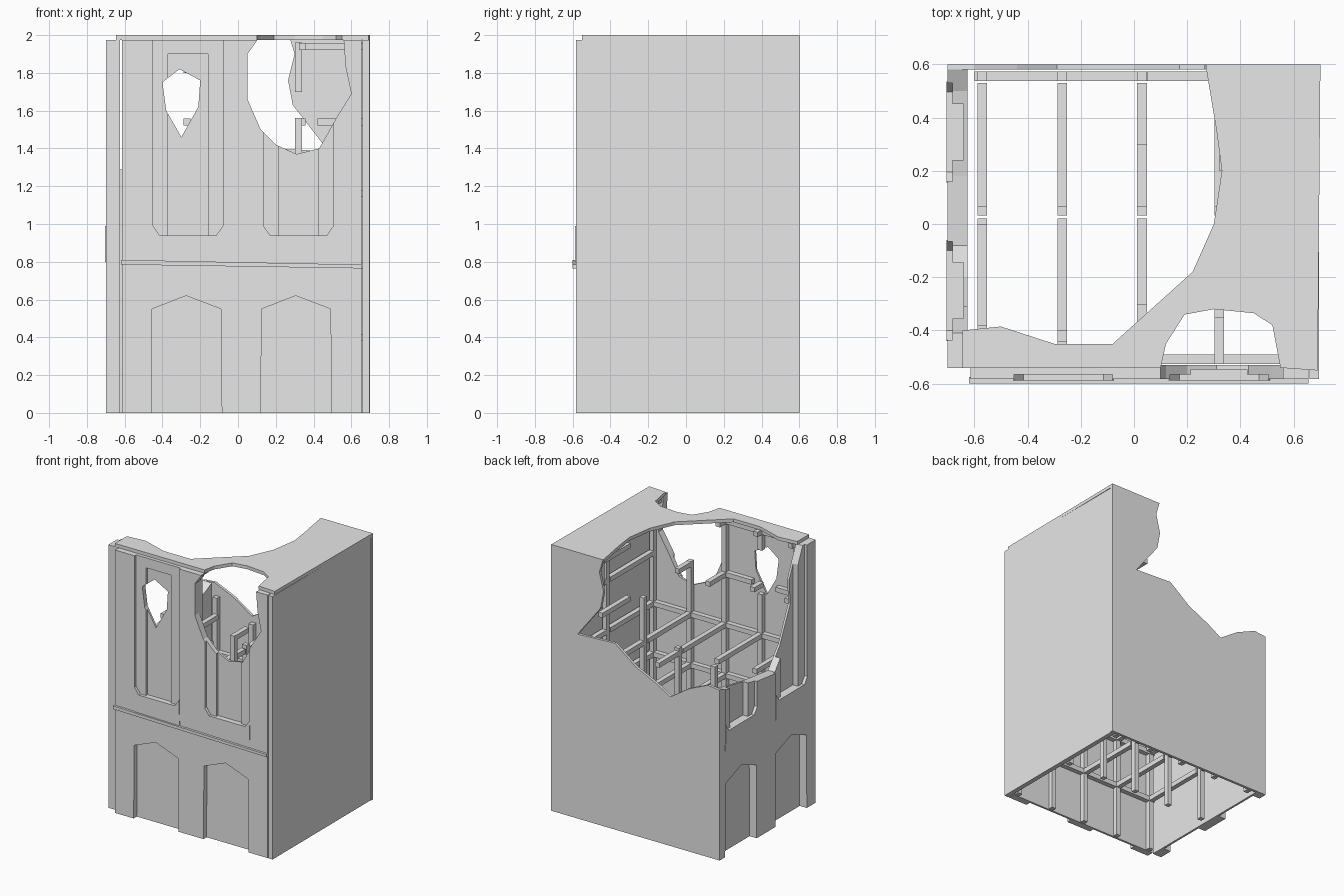
import bpy
from mathutils import Vector

if "Cube" in bpy.data.objects:
    bpy.data.objects.remove(bpy.data.objects["Cube"], do_unlink=True)

stone = bpy.data.materials.new("plain_grey")
stone.use_nodes = True
GREY = (0.8, 0.8, 0.8, 1)
stone.diffuse_color = GREY
stone.node_tree.nodes["Principled BSDF"].inputs["Base Color"].default_value = GREY


def prism(name, axis, outline, lo, hi):
    """Extrude a 2D outline along an axis; outline is in the other two axes."""
    def place(p, d):
        c = list(p)
        c.insert(axis, d)
        return Vector(c)
    n = len(outline)
    verts = [place(p, lo) for p in outline] + [place(p, hi) for p in outline]
    faces = [list(range(n))[::-1], list(range(n, 2 * n))]
    faces += [[i, (i + 1) % n, n + (i + 1) % n, n + i] for i in range(n)]
    area = sum(a[0] * b[1] - b[0] * a[1] for a, b in zip(outline, outline[1:] + outline[:1]))
    if (area < 0) != (axis == 1):
        faces = [f[::-1] for f in faces]
    mesh = bpy.data.meshes.new(name)
    mesh.from_pydata(verts, [], faces)
    mesh.materials.append(stone)
    ob = bpy.data.objects.new(name, mesh)
    bpy.context.collection.objects.link(ob)
    return ob


def rect(u0, u1, v0, v1):
    return [(u0, v0), (u1, v0), (u1, v1), (u0, v1)]


def cut(target, cutter):
    cutter.hide_render = True
    mod = target.modifiers.new("cut", 'BOOLEAN')
    mod.operation, mod.solver, mod.object = 'DIFFERENCE', 'EXACT', cutter
    bpy.context.view_layer.objects.active = target
    bpy.ops.object.modifier_apply(modifier=mod.name)
    bpy.data.objects.remove(cutter, do_unlink=True)


def facade(name, axis, outline, face, inner, doors, windows, breaks):
    """Wall with recessed arched doors, stepped window bays and broken openings."""
    wall = prism(name, axis, outline, face, inner)
    out = face - 0.05
    for c in doors:
        arch = [(c - .185, -.1), (c + .19, -.1), (c + .185, .55), (c, .62), (c - .18, .55)]
        cut(wall, prism("door_cutter", axis, arch, out, inner - .016))
    for c in windows:
        cut(wall, prism("bay_cutter", axis, rect(c - .185, c + .185, .94, 2.1), out, face + .018))
        cut(wall, prism("pane_cutter", axis, rect(c - .105, c + .105, .94, 1.9), out, inner - .016))
    for b in breaks:
        cut(wall, prism("break_cutter", axis, b, out, inner + .05))
    for c in windows:
        sill = [(c - .19, .8), (c + .19, .8), (c + .185, .99), (c + .15, .94),
                (c - .15, .94), (c - .185, .99)]
        prism(name + "_sill", axis, sill, face - .004, face + .025)
    return wall


# Front wall with two broken openings
bite = [(.1, 2.1), (.1, 1.97), (.05, 1.9), (.05, 1.66), (.12, 1.5), (.2, 1.42), (.31, 1.37),
        (.43, 1.4), (.52, 1.56), (.6, 1.69), (.57, 1.83), (.55, 2.1)]
shield = [(-.4, 1.75), (-.31, 1.82), (-.2, 1.76), (-.21, 1.62), (-.3, 1.46), (-.38, 1.6)]
facade("front_wall", 1, rect(-.615, .655, 0, 1.975), -.583, -.53,
       (-.275, .305), (-.265, .32), (bite, shield))
prism("front_ledge", 1, [(-.62, .785), (.655, .765), (.655, .785), (-.62, .81)], -.6, -.575)

# Side wall, collapsed toward the back
side = [(-.54, 0), (.58, 0), (.58, 1.28), (.5, 1.24), (.18, 1.18), (-.08, 1.15), (-.2, 1.3),
        (-.32, 1.56), (-.31, 1.75), (-.41, 1.975), (-.54, 1.975)]
facade("side_wall", 0, side, -.7, -.625, (.345, -.25), (.345, -.25), ())

# Solid side wall and broken back wall
prism("solid_side_wall", 0, rect(-.583, .59, 0, 1.975), .66, .695)
back = [(-.7, 0), (.7, 0), (.7, 2), (.27, 2), (.3, 1.9), (.265, 1.76), (.29, 1.63), (.48, 1.385),
        (.17, 1.4), (0, 1.27), (-.17, 1.19), (-.29, 1.12), (-.44, 1.22), (-.6, 1.29), (-.7, 1.28)]
prism("back_wall", 1, back, .58, .6)

# Remaining roof
roof = [(-.645, -.54), (.1, -.54), (.12, -.45), (.19, -.34), (.3, -.32), (.45, -.335),
        (.52, -.38), (.55, -.54), (.69, -.55), (.7, .59), (.27, .59), (.31, .35), (.33, .2),
        (.3, 0), (.22, -.18), (-.08, -.45), (-.3, -.45), (-.5, -.385), (-.645, -.4)]
prism("roof", 2, roof, 1.975, 2)

# Inner timber frame
T = .018
COLUMNS = (-.57, -.27, .03, .32, .63)
LEVELS = (.4, .78, 1.16, 1.54, 1.94)
FRONT, MID, BACK = -.508, .05, .555


def post(x, y, z0, z1):
    prism("frame_post", 2, rect(x - T, x + T, y - T, y + T), z0, z1)


def beam_y(x, z, y0, y1):
    prism("cross_beam", 1, rect(x - T, x + T, z - T, z + T), y0, y1)


def beam_x(y, z, x0, x1):
    prism("wall_beam", 0, rect(y - T, y + T, z - T, z + T), x0, x1)


for x, front_top, mid_top, back_top in zip(COLUMNS, (1.96, 1.47, 1.96, 1.56, 1.96),
                                           (1.1, 1.14, 1.2, 1.5, 1.96),
                                           (1.2, 1.08, 1.24, 1.36, 1.96)):
    post(x, FRONT, 0, front_top)
    post(x, MID, 0, mid_top)
    post(x, BACK, 0, back_top)
post(-.27, FRONT, 1.8, 1.96)
post(.32, BACK, 1.7, 1.96)

# Cross beams reach less far back on the upper floors
REACH = {1.16: (0, .02, .3, .53, .53), 1.54: (-.38, -.4, -.3, -.35, .53),
         1.94: (-.42, -.44, -.42, -.52, .53)}
for z in LEVELS:
    for x, end in zip(COLUMNS, REACH.get(z, (.53,) * len(COLUMNS))):
        if end > FRONT:
            beam_y(x, z, FRONT, min(end, .02))
        if end > MID:
            beam_y(x, z, .04, end)
for z in LEVELS[3:]:
    beam_y(.34, z, .2, .53)

# Wall beams along the front and back
for z in LEVELS[:3]:
    beam_x(FRONT, z, -.6, .66)
    beam_x(BACK, z, -.6 if z < 1 else .05, .66)
for x0, x1, z in ((-.6, -.4, 1.54), (-.2, .04, 1.54), (-.6, .06, 1.94), (.57, .66, 1.94)):
    beam_x(FRONT, z, x0, x1)
for z in LEVELS[3:]:
    beam_x(BACK, z, .33 if z > 1.6 else .42, .66)
